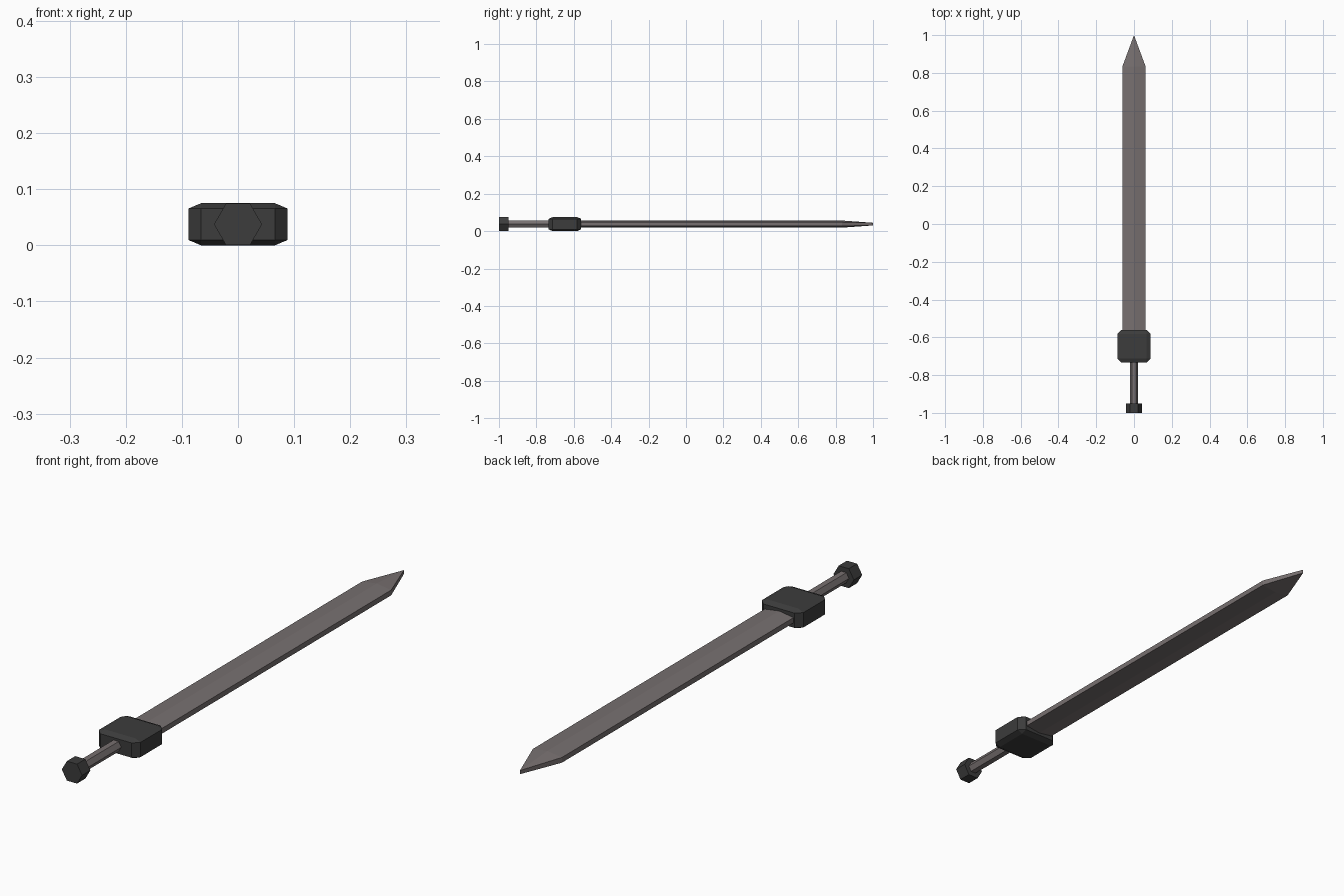
import bpy, bmesh, math
from mathutils import Matrix

if "Cube" in bpy.data.objects:
    bpy.data.objects.remove(bpy.data.objects["Cube"])

CZ = 0.0375  # height of the sword's long axis


def material(name, colour):
    m = bpy.data.materials.new(name)
    m.diffuse_color = (*colour, 1)
    m.use_nodes = True
    m.node_tree.nodes["Principled BSDF"].inputs["Base Color"].default_value = m.diffuse_color
    return m


dark = material("dark iron", (0.045, 0.045, 0.045))
steel = material("warm grey steel", (0.185, 0.162, 0.162))


def finish(name, bm, mat):
    bmesh.ops.recalc_face_normals(bm, faces=bm.faces[:])
    me = bpy.data.meshes.new(name)
    bm.to_mesh(me)
    bm.free()
    me.materials.append(mat)
    ob = bpy.data.objects.new(name, me)
    bpy.context.collection.objects.link(ob)
    return ob


def loft(name, sections, mat):
    """Join cross-sections, each (y, [(x, z offset), ...]), along y."""
    bm = bmesh.new()
    rings = [[bm.verts.new((x, y, CZ + z)) for x, z in pts] for y, pts in sections]
    n = len(rings[0])
    for a, b in zip(rings, rings[1:]):
        for i in range(n):
            j = (i + 1) % n
            bm.faces.new((a[i], a[j], b[j], b[i]))
    bm.faces.new(rings[0])
    bm.faces.new(rings[-1])
    bmesh.ops.remove_doubles(bm, verts=bm.verts[:], dist=1e-5)
    bmesh.ops.dissolve_degenerate(bm, edges=bm.edges[:], dist=1e-5)
    return finish(name, bm, mat)


def hexagon(r):
    return [(r * math.cos(math.pi * k / 3), r * math.sin(math.pi * k / 3)) for k in range(6)]


def blade_section(half_width, edge, ridge):
    w = half_width
    return [(w, -edge), (w, edge), (0, ridge), (-w, edge), (-w, -edge), (0, -ridge)]


# Pommel and grip: hexagonal rods with flat tops
loft("pommel", [(-1.0, hexagon(0.0428)), (-0.95, hexagon(0.0428))], dark)
loft("grip", [(-0.96, hexagon(0.022)), (-0.70, hexagon(0.022))], steel)

# Guard: bevelled cube, flattened
bm = bmesh.new()
bmesh.ops.create_cube(bm, size=1)
bmesh.ops.bevel(bm, geom=bm.edges[:], offset=0.125, segments=1, affect='EDGES', profile=0.5)
bm.transform(Matrix.Translation((0, -0.6475, CZ)) @ Matrix.Diagonal((0.176, 0.174, 0.075, 1)))
finish("guard", bm, dark)

# Blade: ridged section tapering to a point
full = blade_section(0.061, 0.010, 0.019)
bm_blade = loft("blade", [(-0.60, full), (0.835, full),
                          (1.0, blade_section(0.0, 0.007, 0.007))], steel)
